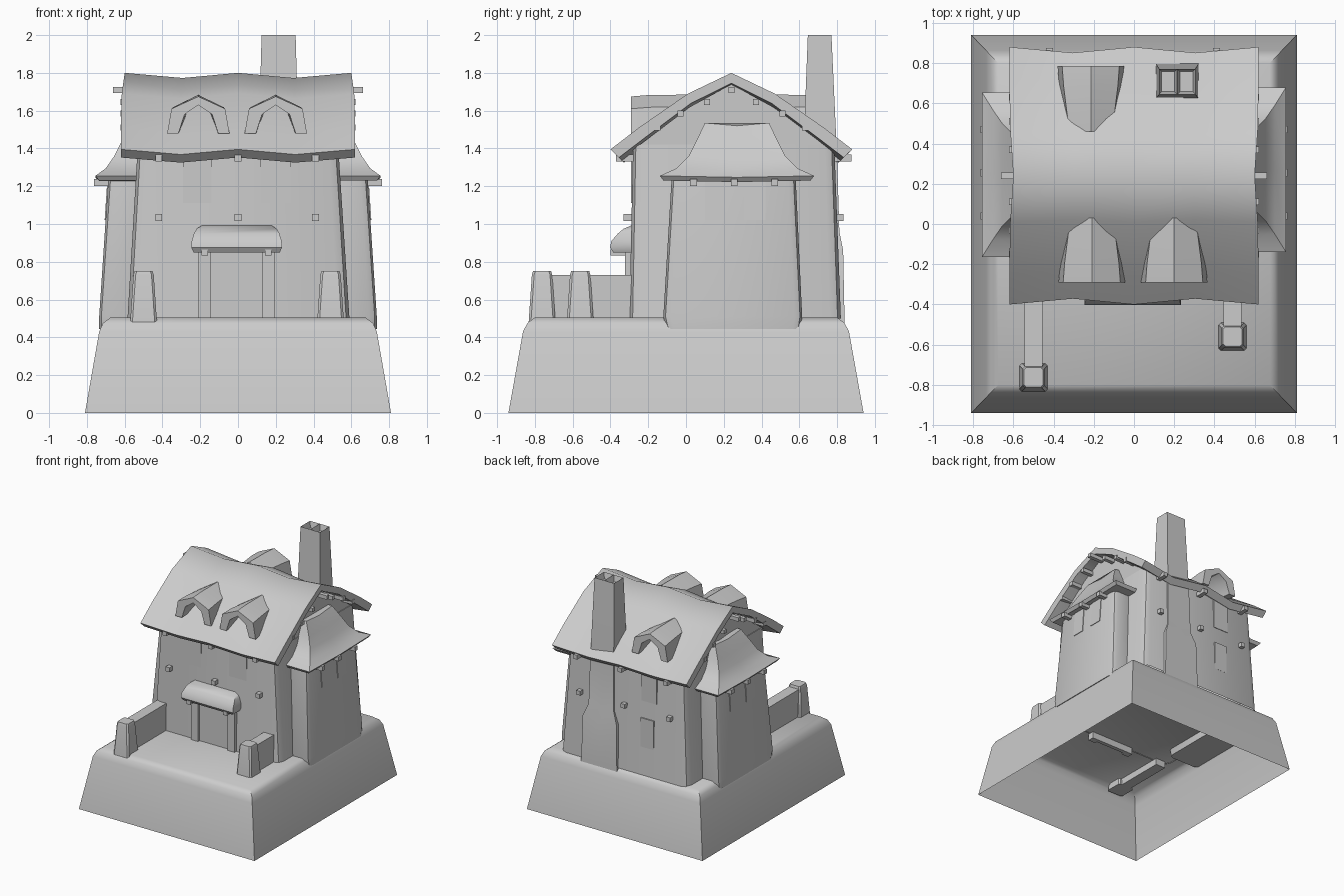
import bpy, bmesh
from math import sin, cos, pi

if "Cube" in bpy.data.objects:
    bpy.data.objects.remove(bpy.data.objects["Cube"])


def loft(name, rings, bottom=True, top=True, edit=None, angle=40):
    """Skin a list of equal-length point rings into one smooth-by-angle object."""
    bm = bmesh.new()
    vs = [[bm.verts.new(p) for p in r] for r in rings]
    n = len(rings[0])
    for a, b in zip(vs, vs[1:]):
        for i in range(n):
            j = (i + 1) % n
            bm.faces.new((a[i], a[j], b[j], b[i]))
    if bottom:
        bm.faces.new(vs[0][::-1])
    if top:
        bm.faces.new(vs[-1])
    bmesh.ops.recalc_face_normals(bm, faces=bm.faces[:])
    if edit:
        edit(bm)
    me = bpy.data.meshes.new(name)
    bm.to_mesh(me)
    bm.free()
    ob = bpy.data.objects.new(name, me)
    bpy.context.collection.objects.link(ob)
    bpy.ops.object.select_all(action='DESELECT')
    ob.select_set(True)
    bpy.context.view_layer.objects.active = ob
    bpy.ops.object.shade_smooth_by_angle(angle=angle * pi / 180)
    return ob


def rect(z, x0, x1, y0, y1, r=0.0, seg=2):
    """Horizontal rectangle ring, optionally with rounded corners."""
    if x0 > x1:
        x0, x1 = x1, x0
    if not r:
        return [(x0, y0, z), (x1, y0, z), (x1, y1, z), (x0, y1, z)]
    pts = []
    for k, (cx, cy) in enumerate(((x1 - r, y1 - r), (x0 + r, y1 - r),
                                  (x0 + r, y0 + r), (x1 - r, y0 + r))):
        for i in range(seg + 1):
            a = (k + i / seg) * pi / 2
            pts.append((cx + r * cos(a), cy + r * sin(a), z))
    return pts


def box(name, x0, x1, y0, y1, z0, z1):
    return loft(name, [rect(z0, x0, x1, y0, y1), rect(z1, x0, x1, y0, y1)])


def peg(name, x0, x1, y0, y1, z, h=0.018):
    return box(name, x0, x1, y0, y1, z - h, z + h)


# Ground mound, open underneath
loft("ground_base", [rect(0, -.81, .81, -.94, .94), rect(.43, -.735, .735, -.863, .863),
                     rect(.475, -.715, .715, -.84, .84), rect(.505, -.675, .675, -.80, .80)],
     bottom=False)

# Main walls and gable
loft("house_walls", [rect(.50, -.585, .59, -.30, .82, .06), rect(1.42, -.53, .53, -.28, .785, .05)],
     bottom=False)
gable = [(-.27, 1.40), (.02, 1.62), (.24, 1.74), (.46, 1.62), (.775, 1.40)]
loft("gable_walls", [[(x, y, z) for y, z in gable] for x in (-.525, .525)])

# Sagging main roof: curved section lofted along x
outer = [(.64, 1.395), (.49, 1.51), (.23, 1.69), (0, 1.80)]
inner = [(.595, 1.352), (.46, 1.455), (.215, 1.638), (0, 1.745)]


def both(half):
    return [(-d, z) for d, z in half] + [(d, z) for d, z in half[-2::-1]]


section = both(outer) + both(inner)[::-1]
rings = []
for x, sag in ((-1, 0), (-.49, 1), (0, 0), (.49, 1), (1, 0)):
    rings.append([(x * (.60 + .02 * min(1, abs(d) / .3)), .24 + d * (1 - .045 * sag), z - .027 * sag)
                  for d, z in section])
loft("main_roof", rings, angle=55)

# Dormers: hollow arches running back into the roof
arch = [(-.165, 1.48), (-.142, 1.61), (0, 1.675), (.142, 1.61), (.165, 1.48),
        (.105, 1.48), (.073, 1.58), (0, 1.63), (-.073, 1.58), (-.105, 1.48)]
for name, cx, y0, y1 in (("front_dormer_left", -.21, -.29, .03), ("front_dormer_right", .20, -.29, .03),
                         ("back_dormer", -.215, .785, .46)):
    loft(name, [[(cx + x, y0, z) for x, z in arch],
                [(cx + x * .95, y0 + (y1 - y0) * .3, z + .008) for x, z in arch],
                [(cx + x * .75, y1, z + .01) for x, z in arch]], angle=50)

# Side wings with flared hip roofs, windows and beam ends
for s, side, cy in ((1, "right", .27), (-1, "left", .245)):
    loft(side + "_wing_walls", [rect(.445, s * .45, s * .735, -.105, .605, .04),
                                rect(.51, s * .45, s * .735, -.12, .615, .04),
                                rect(1.26, s * .45, s * .685, -.075, .58, .04)])
    rings = []
    for z, x, hy, dip in ((1.23, .735, .39, .008), (1.255, .755, .408, .008), (1.295, .70, .32, .008),
                          (1.36, .655, .255, .01), (1.44, .615, .215, .012), (1.535, .56, .17, .015)):
        rings.append([(s * .45, cy - hy, z), (s * x, cy - hy, z), (s * x, cy, z - dip),
                      (s * x, cy + hy, z), (s * .45, cy + hy, z)])
    loft(side + "_wing_roof", rings)
    for i, y in enumerate((.10, .31)):
        loft(f"{side}_wing_window_{i}", [rect(1.02, s * .6, s * .706, y, y + .11),
                                         rect(1.23, s * .6, s * .692, y, y + .11)])
    for i, y in enumerate((.04, .255, .47)):
        peg(f"{side}_wing_beam_{i}", s * .6, s * .762, y - .018, y + .018, 1.22)
    # Purlin ends under the gable
    for i, (d, z) in enumerate(((-.39, 1.51), (-.27, 1.585), (-.13, 1.645), (0, 1.71),
                                (.13, 1.645), (.27, 1.585), (.39, 1.51))):
        peg(f"{side}_purlin_{i}", s * .5, s * (.662 if d == 0 else .622),
            .24 + d - .016, .24 + d + .016, z, .016)

# Beam ends on front and back walls
for i, x in enumerate((-.42, 0, .41)):
    for side, ins, low, high in (("front", -.25, -.33, -.37), ("back", .75, .835, .875)):
        for row, y, z in (("low", low, 1.035), ("high", high, 1.35)):
            a, b = sorted((ins, y))
            peg(f"{side}_beam_{row}_{i}", x - .018, x + .018, a, b, z)

# Flat window and door panels
for name, x0, x1, z0, z1 in (("left", -.29, -.14, 1.11, 1.36), ("right", .12, .28, 1.11, 1.36)):
    box("front_window_" + name, x0, x1, -.2905, -.25, z0, z1)
box("back_window_upper", -.29, -.15, .75, .801, 1.11, 1.36)
box("back_window_lower", -.27, -.15, .75, .812, .73, .97)
box("door", -.16, .14, -.302, -.27, .45, .86)

# Porch: posts, beam ends and rounded canopy
for side, x in (("left", -.175), ("right", .162)):
    box("porch_post_" + side, x - .033, x + .033, -.323, -.27, .45, .87)
    peg("porch_beam_" + side, x - .002 - .017, x - .002 + .017, -.40, -.27, .85, .016)
loft("porch_roof", [rect(z, -.007 - hx, -.007 + hx, y, -.25) for z, hx, y in
                    ((.85, .228, -.385), (.875, .24, -.402), (.91, .238, -.395),
                     (.95, .226, -.36), (.975, .212, -.33), (.992, .185, -.29))])

# Garden walls with end posts
for side, x, y in (("left", -.50, -.762), ("right", .49, -.56)):
    box("garden_wall_" + side, x - .045, x + .045, y, -.27, .45, .73)
    loft("garden_post_" + side, [rect(z, x - h, x + h, y - h, y + h, .012, 1) for z, h in
                                 ((.45, .073), (.73, .054), (.75, .048))])


# Chimney: wide foot, tapering stack, two sunken flues
def flues(bm):
    bmesh.ops.bisect_plane(bm, geom=bm.verts[:] + bm.edges[:] + bm.faces[:],
                           plane_co=(.215, 0, 0), plane_no=(1, 0, 0))
    tops = [f for f in bm.faces if f.normal.z > .9 and f.calc_center_median().z > 1.9]
    bmesh.ops.inset_individual(bm, faces=tops, thickness=.018, depth=-.05)


loft("chimney", [rect(.46, .05, .38, .60, .84), rect(.86, .06, .37, .60, .832),
                 rect(.96, .10, .33, .61, .812), rect(1.35, .107, .323, .62, .80),
                 rect(2.0, .125, .305, .645, .77)], edit=flues)
